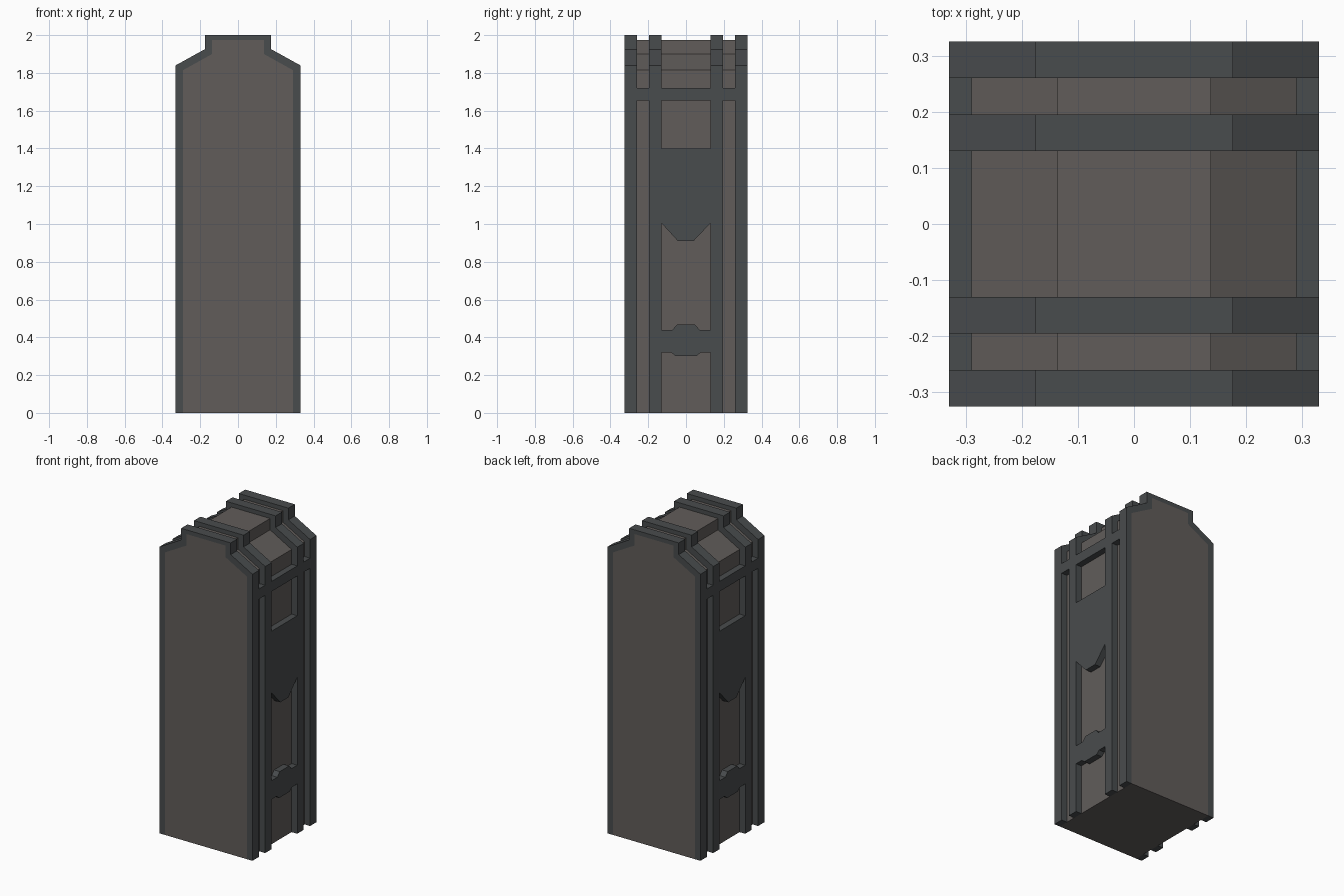
import bpy, bmesh

if "Cube" in bpy.data.objects:
    bpy.data.objects.remove(bpy.data.objects["Cube"])


def material(name, rgb):
    m = bpy.data.materials.new(name)
    m.diffuse_color = (*rgb, 1)
    m.use_nodes = True
    m.node_tree.nodes["Principled BSDF"].inputs["Base Color"].default_value = m.diffuse_color
    return m


BROWN = material("brown_grey", (0.12, 0.108, 0.102))
DARK = material("dark_grey", (0.066, 0.072, 0.075))


def prism(name, pts, axis, start, end, mat):
    """Extrude a 2D profile (horizontal, z) along x or y."""
    bm = bmesh.new()
    verts = [bm.verts.new((start, a, z) if axis == 'x' else (a, start, z))
             for a, z in pts]
    face = bm.faces.new(verts)
    ext = bmesh.ops.extrude_face_region(bm, geom=[face])
    d = end - start
    bmesh.ops.translate(bm, vec=(d, 0, 0) if axis == 'x' else (0, d, 0),
                        verts=[v for v in ext['geom'] if isinstance(v, bmesh.types.BMVert)])
    bmesh.ops.recalc_face_normals(bm, faces=bm.faces)
    me = bpy.data.meshes.new(name)
    bm.to_mesh(me)
    bm.free()
    me.materials.append(mat)
    ob = bpy.data.objects.new(name, me)
    bpy.context.collection.objects.link(ob)
    return ob


def mirrored(half):
    """Complete a right-half profile by reflecting it to the left."""
    return half + [(-a, z) for a, z in reversed(half)]


# Stepped-shoulder outlines of the core and the raised ribs
inner = mirrored([(0.29, 0), (0.29, 1.815), (0.137, 1.9), (0.137, 1.973)])
outer = mirrored([(0.33, 0), (0.33, 1.84), (0.176, 1.925), (0.176, 2.0)])

# Core body
prism("core", inner, 'y', -0.325, 0.325, BROWN)

# Four ribs wrapping over the core
for i, (y0, y1) in enumerate([(-0.325, -0.26), (-0.195, -0.13), (0.13, 0.195), (0.26, 0.325)]):
    prism(f"rib_{i + 1}", outer + inner[::-1], 'y', y0, y1, DARK)

# Side panels, bridging the gaps between ribs
shield = [(-0.13, 1.4), (-0.13, 1.005), (-0.043, 0.91), (0.04, 0.91), (0.13, 1.005), (0.13, 1.4)]
clasp = [(0.13, 0.32), (0.078, 0.32), (0.055, 0.30), (-0.055, 0.30), (-0.078, 0.32), (-0.13, 0.32),
         (-0.13, 0.44), (-0.072, 0.44), (-0.048, 0.467), (0.048, 0.467), (0.072, 0.44), (0.13, 0.44)]
parts = [("shield_plate", shield), ("lower_clasp", clasp)]
for i, (y0, y1) in enumerate([(-0.26, -0.195), (-0.13, 0.13), (0.195, 0.26)]):
    parts.append((f"upper_band_{i + 1}", [(y0, 1.655), (y1, 1.655), (y1, 1.72), (y0, 1.72)]))

for name, pts in parts:
    for side, s in (("right", 1), ("left", -1)):
        prism(f"{name}_{side}", [(s * y, z) for y, z in pts], 'x', s * 0.29, s * 0.33, DARK)
